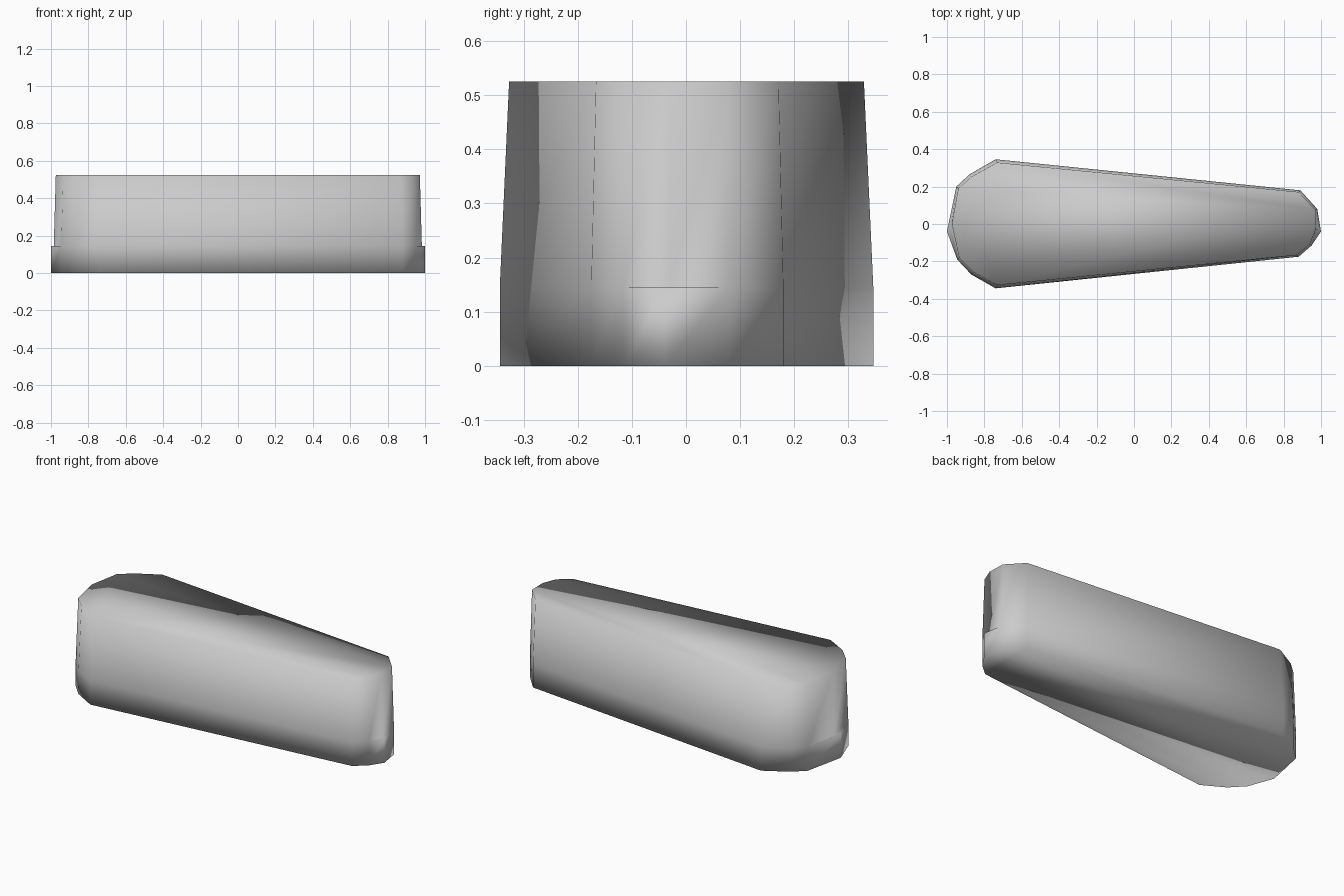
import bpy
import bmesh

cube = bpy.data.objects.get("Cube")
if cube:
    bpy.data.objects.remove(cube, do_unlink=True)

HEIGHT, LEDGE = 0.525, 0.145

# Tapered outline, counter-clockwise, with a pointed tip at each end
OUTLINE = [(0.88, -0.175), (0.95, -0.115), (1.0, -0.04), (0.98, 0.08), (0.89, 0.18),
           (-0.74, 0.346), (-0.88, 0.265), (-0.95, 0.2), (-1.0, -0.04),
           (-0.945, -0.19), (-0.87, -0.27), (-0.74, -0.344)]
TIPS = {2: (0.983, -0.03), 8: (-0.985, 0.0)}

# Light grey material
grey = bpy.data.materials.new("light grey")
grey.use_nodes = True
grey.diffuse_color = (0.6, 0.6, 0.6, 1)
grey.node_tree.nodes["Principled BSDF"].inputs["Base Color"].default_value = (0.6, 0.6, 0.6, 1)

bm = bmesh.new()


def ring(points, z):
    return [bm.verts.new((x, y, z)) for x, y in points]


def bridge(low, high):
    """Join two rings, skipping vertices they share."""
    for i in range(len(low)):
        j = (i + 1) % len(low)
        corners = list(dict.fromkeys([low[i], low[j], high[j], high[i]]))
        if len(corners) > 2:
            bm.faces.new(corners)


# Straight skirt, small ledges over the tips, then drafted walls
base = ring(OUTLINE, 0)
skirt = ring(OUTLINE, LEDGE)
shoulder = [bm.verts.new((*TIPS[i], LEDGE)) if i in TIPS else v
            for i, v in enumerate(skirt)]
top = ring([(TIPS.get(i, p)[0] * 0.989, TIPS.get(i, p)[1] * 0.95)
            for i, p in enumerate(OUTLINE)], HEIGHT)
bridge(base, skirt)
bridge(skirt, shoulder)
bridge(shoulder, top)

# Flat caps
bm.faces.new(top)
bm.faces.new(base[::-1])
bmesh.ops.recalc_face_normals(bm, faces=bm.faces)
for face in bm.faces:
    face.smooth = True

mesh = bpy.data.meshes.new("tapered_block")
bm.to_mesh(mesh)
bm.free()
mesh.materials.append(grey)
block = bpy.data.objects.new("tapered_block", mesh)
bpy.context.scene.collection.objects.link(block)
